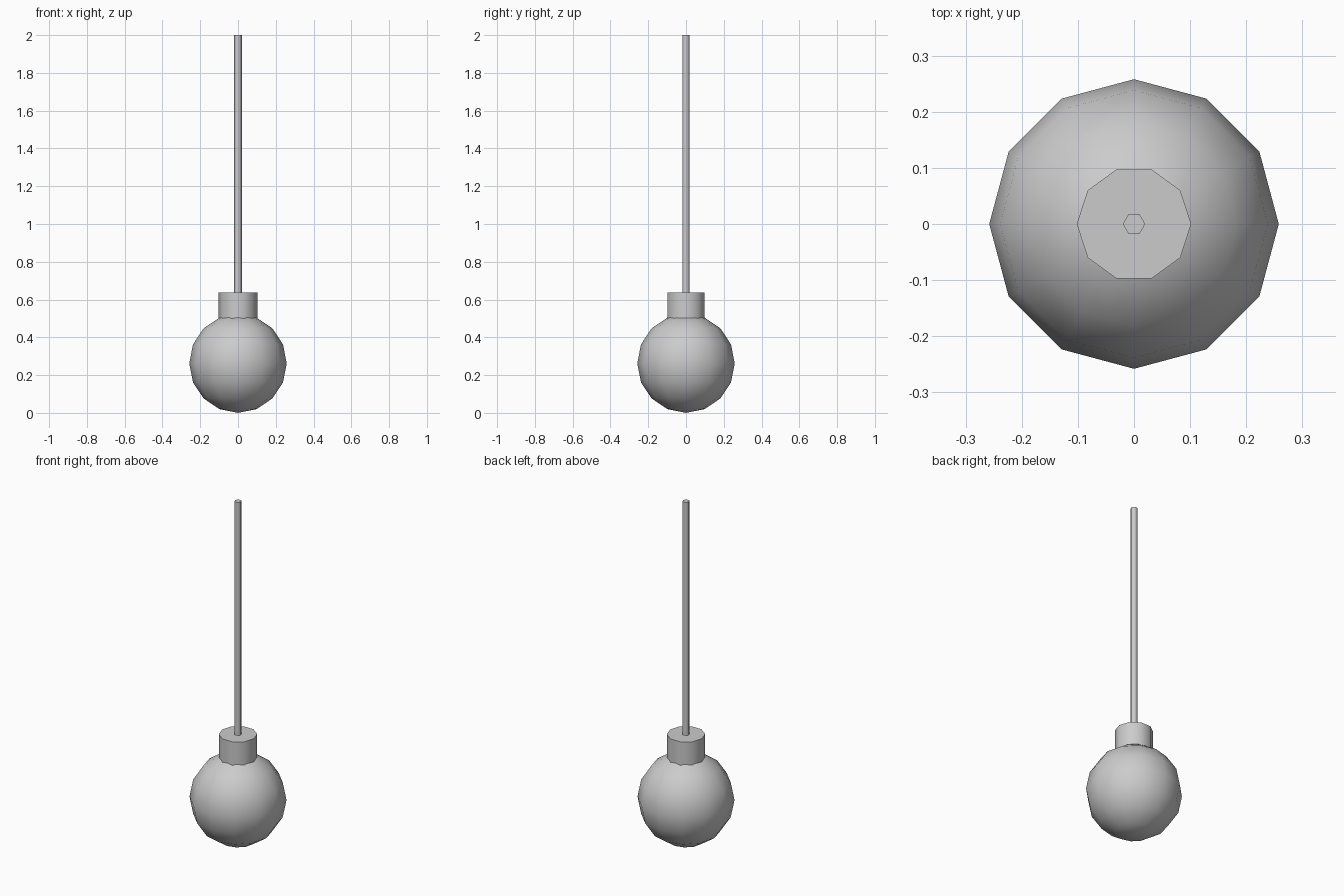
import bpy

if "Cube" in bpy.data.objects:
    bpy.data.objects.remove(bpy.data.objects["Cube"])

def finish(name, angle=0.9):
    ob = bpy.context.object
    ob.name = name
    bpy.ops.object.shade_smooth_by_angle(angle=angle)
    return ob

def rod(name, sides, radius, z0, z1, angle):
    # spun 90 degrees so a corner lies on the x axis
    bpy.ops.mesh.primitive_cylinder_add(vertices=sides, radius=radius, depth=z1 - z0,
                                        location=(0, 0, (z0 + z1) / 2),
                                        rotation=(0, 0, 1.5707963))
    return finish(name, angle)

# Globe shade
bpy.ops.mesh.primitive_uv_sphere_add(segments=12, ring_count=8, radius=0.258,
                                     location=(0, 0, 0.262))
bpy.context.object.scale.z = 0.262 / 0.258
finish("globe_shade")

# Socket cap
rod("socket_cap", 10, 0.102, 0.498, 0.637, 0.9)

# Hanging rod
rod("hanging_rod", 6, 0.02, 0.63, 2.0, 1.2)
